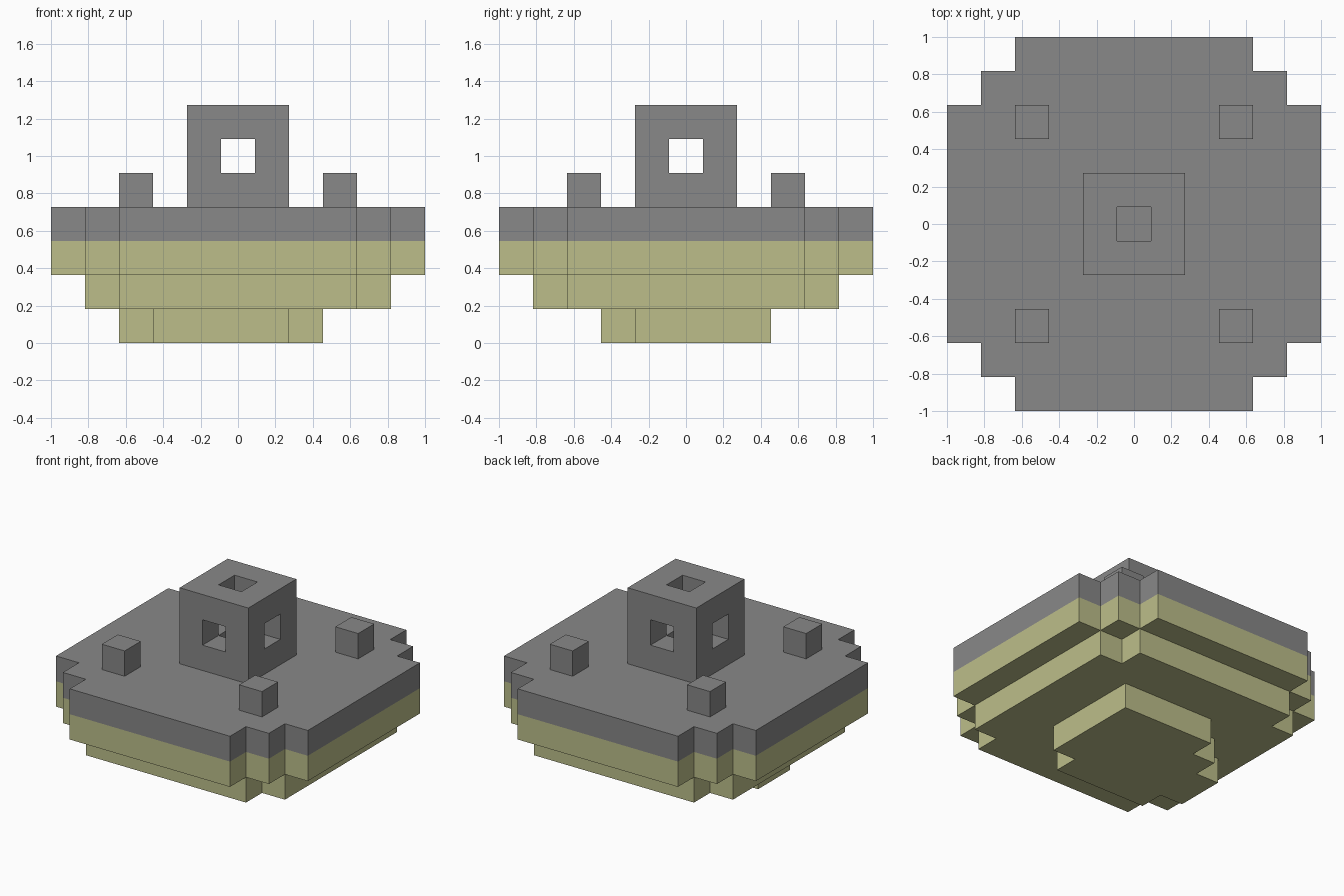
import bpy
import bmesh
from itertools import product
from mathutils import Vector

UNIT = 2 / 11  # edge of one block

default = bpy.data.objects.get("Cube")
if default:
    bpy.data.objects.remove(default, do_unlink=True)


def make_material(name, rgb):
    mat = bpy.data.materials.new(name)
    mat.use_nodes = True
    color = (*rgb, 1)
    mat.diffuse_color = color
    mat.node_tree.nodes["Principled BSDF"].inputs["Base Color"].default_value = color
    return mat


stone = make_material("stone grey", (0.246, 0.246, 0.246))
sand = make_material("pale sand", (0.503, 0.515, 0.254))


def finish(name, bm, materials):
    """Scale a block-unit mesh to size and put it in the scene."""
    bmesh.ops.remove_doubles(bm, verts=bm.verts, dist=0.001)
    bmesh.ops.recalc_face_normals(bm, faces=bm.faces)
    bmesh.ops.scale(bm, vec=Vector((UNIT, UNIT, UNIT)), verts=bm.verts)
    mesh = bpy.data.meshes.new(name)
    bm.to_mesh(mesh)
    bm.free()
    for mat in materials:
        mesh.materials.append(mat)
    obj = bpy.data.objects.new(name, mesh)
    bpy.context.collection.objects.link(obj)
    return obj


def prism(name, outline, levels, materials):
    """Stack bands of an outline; each band takes the next material."""
    bm = bmesh.new()
    rings = [[bm.verts.new((x, y, z)) for x, y in outline] for z in levels]
    n = len(outline)
    for band, (low, high) in enumerate(zip(rings, rings[1:])):
        for i in range(n):
            j = (i + 1) % n
            face = bm.faces.new((low[i], low[j], high[j], high[i]))
            face.material_index = band
    bm.faces.new(rings[0][::-1])
    bm.faces.new(rings[-1]).material_index = len(materials) - 1
    return finish(name, bm, materials)


def four_fold(corner):
    """Turn one stepped corner into a full outline."""
    points = []
    for _ in range(4):
        points += corner
        corner = [(-y, x) for x, y in corner]
    return points


def blocks(name, cells, materials):
    """Outer skin of a set of unit cells."""
    bm = bmesh.new()
    for cell in cells:
        for axis, sign in product(range(3), (-1, 1)):
            step = [0, 0, 0]
            step[axis] = sign
            if tuple(c + s for c, s in zip(cell, step)) in cells:
                continue
            normal, u, v = Vector(step), Vector((0, 0, 0)), Vector((0, 0, 0))
            u[(axis + 1) % 3] = v[(axis + 2) % 3] = 0.5
            mid = Vector(cell) + Vector((0, 0, 0.5)) + normal / 2
            ring = [mid - u - v, mid + u - v, mid + u + v, mid - u + v]
            bm.faces.new([bm.verts.new(p) for p in ring])
    return finish(name, bm, materials)


# Uneven keel at the very bottom
keel = [(-2.5, -2.5), (1.5, -2.5), (1.5, -1.5), (2.5, -1.5), (2.5, 2.5), (-1.5, 2.5),
        (-1.5, 1.5), (-2.5, 1.5), (-2.5, 0.5), (-3.5, 0.5), (-3.5, -1.5), (-2.5, -1.5)]
prism("bottom_tier", keel, (0, 1), [sand])

# Middle tier with notched corners
prism("middle_tier", four_fold([(4.5, 3.5), (3.5, 3.5), (3.5, 4.5)]), (1, 2), [sand])

# Wide platform: sand below, stone deck above
rim = four_fold([(5.5, 3.5), (4.5, 3.5), (4.5, 4.5), (3.5, 4.5), (3.5, 5.5)])
prism("platform", rim, (2, 3, 4), [sand, stone])

# Corner posts
for sx, sy in product((-1, 1), repeat=2):
    side = ("left" if sx > 0 else "right") + ("_back" if sy > 0 else "_front")
    blocks("post_" + side, {(3 * sx, 3 * sy, 4)}, [stone])

# Central tower, pierced along all three axes
tower = {(x, y, z + 5) for x, y, z in product((-1, 0, 1), repeat=3)
         if (x, y, z).count(0) < 2}
blocks("pierced_tower", tower, [stone])
